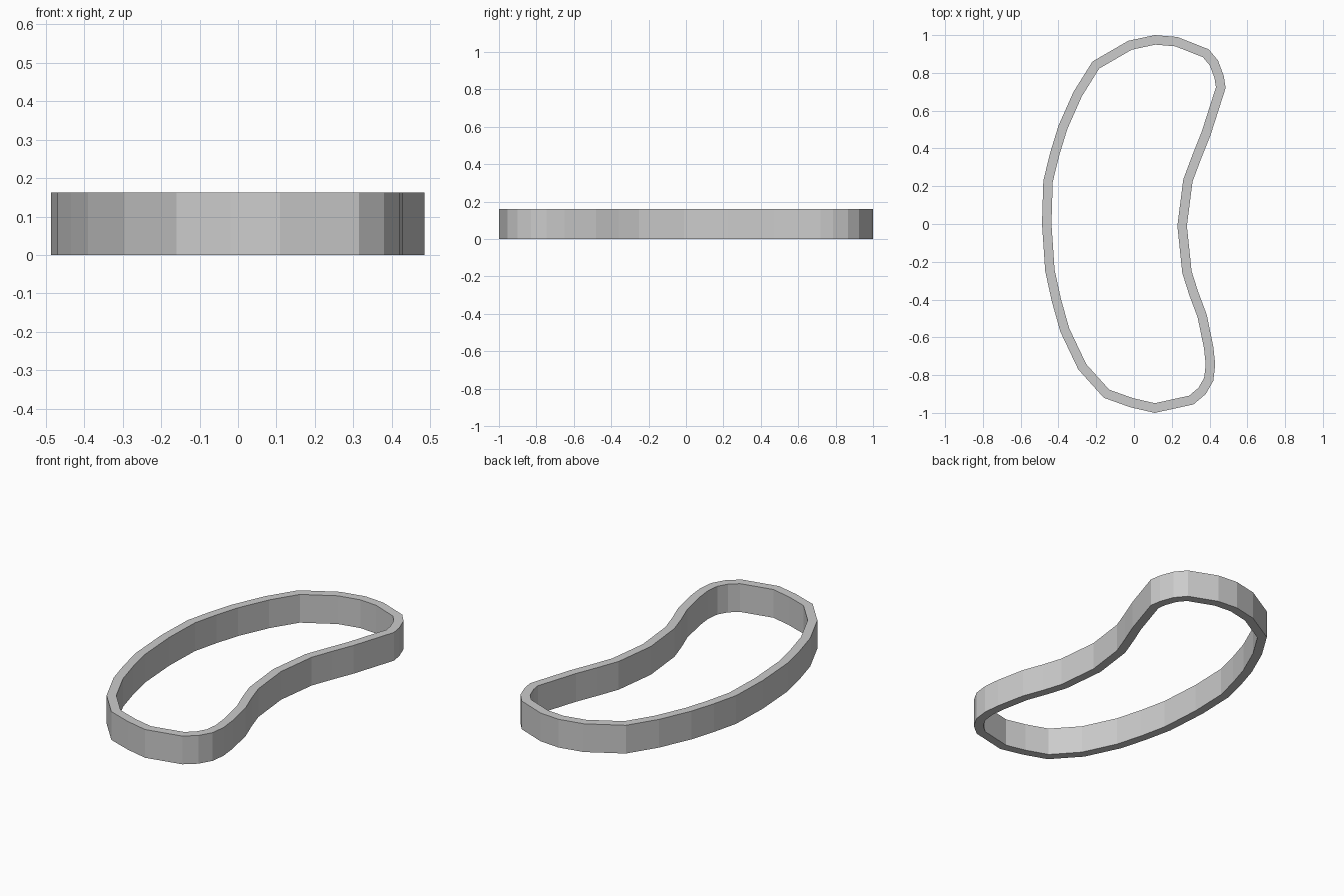
import bpy, bmesh
from mathutils import Vector

if "Cube" in bpy.data.objects:
    bpy.data.objects.remove(bpy.data.objects["Cube"])

HEIGHT = 0.162
WALL = 0.05

# Outer kidney-shaped outline, clockwise seen from above
OUTLINE = [
    (0.11, 1.0), (0.23, 0.99), (0.395, 0.925), (0.445, 0.865), (0.475, 0.785),
    (0.485, 0.72), (0.405, 0.47), (0.355, 0.345), (0.31, 0.225), (0.28, -0.01),
    (0.305, -0.25), (0.34, -0.36), (0.385, -0.48), (0.42, -0.65), (0.43, -0.745),
    (0.42, -0.83), (0.38, -0.90), (0.315, -0.955), (0.11, -1.0), (-0.02, -0.97),
    (-0.16, -0.92), (-0.295, -0.77), (-0.39, -0.57), (-0.435, -0.41),
    (-0.47, -0.25), (-0.487, 0.0), (-0.48, 0.23), (-0.443, 0.38), (-0.40, 0.52),
    (-0.32, 0.70), (-0.22, 0.86), (-0.03, 0.97),
]


def inset(points, dist):
    """Mitred inward offset of a clockwise loop."""
    pts = [Vector(p) for p in points]
    result = []
    for i, p in enumerate(pts):
        a = (p - pts[i - 1]).normalized()
        b = (pts[(i + 1) % len(pts)] - p).normalized()
        na, nb = Vector((a.y, -a.x)), Vector((b.y, -b.x))
        result.append(p + (na + nb) * dist / (1 + na.dot(nb)))
    return result


# Closed band with flat facets
bm = bmesh.new()
inner = inset(OUTLINE, WALL)
loops = [[bm.verts.new((p[0], p[1], z)) for p in pts]
         for pts, z in ((OUTLINE, 0), (OUTLINE, HEIGHT), (inner, HEIGHT), (inner, 0))]
n = len(OUTLINE)
for k in range(4):
    lo, hi = loops[k], loops[(k + 1) % 4]
    for i in range(n):
        j = (i + 1) % n
        bm.faces.new((lo[i], lo[j], hi[j], hi[i]))
bmesh.ops.recalc_face_normals(bm, faces=bm.faces)

mesh = bpy.data.meshes.new("curved_band")
bm.to_mesh(mesh)
bm.free()
grey = bpy.data.materials.new("light grey")
grey.diffuse_color = (0.6, 0.6, 0.6, 1)
grey.use_nodes = True
grey.node_tree.nodes["Principled BSDF"].inputs["Base Color"].default_value = grey.diffuse_color
mesh.materials.append(grey)
band = bpy.data.objects.new("curved_band", mesh)
bpy.context.collection.objects.link(band)
